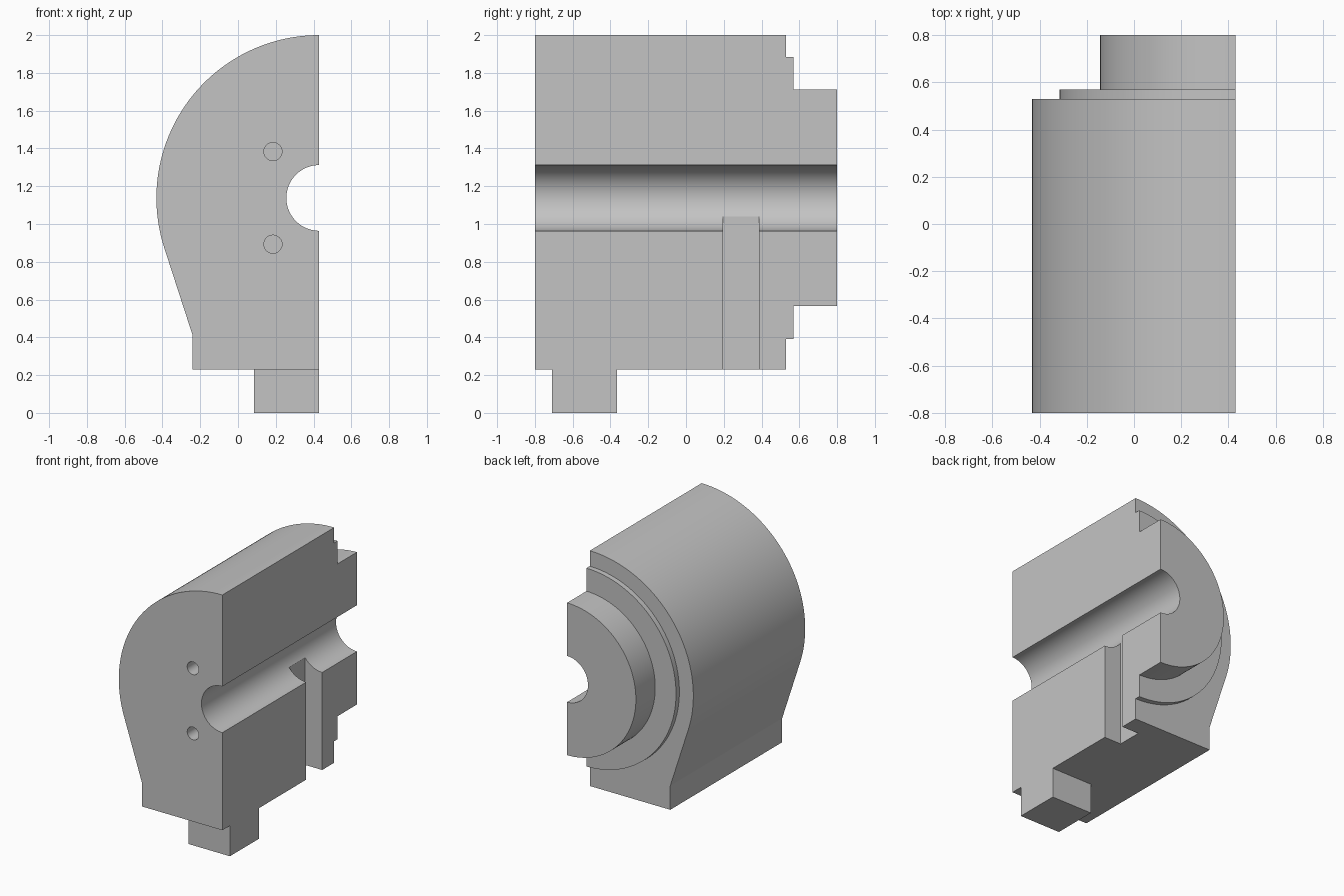
import bpy, bmesh, math
from mathutils import Matrix

cube = bpy.data.objects.get("Cube")
if cube:
    bpy.data.objects.remove(cube, do_unlink=True)

CUT_X, AXIS_Z = 0.43, 1.138        # split plane and bore axis
OUTER_R, BORE_R = 0.862, 0.174
BASE_Z = 0.23


def finish(name, bm):
    bmesh.ops.recalc_face_normals(bm, faces=bm.faces)
    mesh = bpy.data.meshes.new(name)
    bm.to_mesh(mesh)
    bm.free()
    obj = bpy.data.objects.new(name, mesh)
    bpy.context.collection.objects.link(obj)
    return obj


def extrude_y(name, points, y0, y1):
    bm = bmesh.new()
    face = bm.faces.new([bm.verts.new((x, y0, z)) for x, z in points])
    new = bmesh.ops.extrude_face_region(bm, geom=[face])["geom"]
    verts = [v for v in new if isinstance(v, bmesh.types.BMVert)]
    bmesh.ops.translate(bm, verts=verts, vec=(0, y1 - y0, 0))
    return finish(name, bm)


def disc(name, x, z, radius, y0, y1, sides=128):
    ring = [(x + radius * math.cos(2 * math.pi * i / sides),
             z + radius * math.sin(2 * math.pi * i / sides)) for i in range(sides)]
    return extrude_y(name, ring, y0, y1)


def box(name, x0, x1, y0, y1, z0, z1):
    return extrude_y(name, [(x0, z0), (x1, z0), (x1, z1), (x0, z1)], y0, y1)


def combine(target, tool, operation):
    mod = target.modifiers.new(tool.name, "BOOLEAN")
    mod.operation, mod.solver, mod.object = operation, "EXACT", tool
    bpy.context.view_layer.objects.active = target
    bpy.ops.object.modifier_apply(modifier=mod.name)
    bpy.data.objects.remove(tool, do_unlink=True)


# Housing: round top, tangent flank and short upright foot edge
side_x, side_z = -0.24, 0.41
dx, dz = side_x - CUT_X, side_z - AXIS_Z
end = math.atan2(dz, dx) + 2 * math.pi - math.acos(OUTER_R / math.hypot(dx, dz))
start, steps = math.pi / 2, 64
profile = [(CUT_X + OUTER_R * math.cos(a), AXIS_Z + OUTER_R * math.sin(a))
           for a in (start + (end - start) * i / steps for i in range(steps + 1))]
right = CUT_X + 0.2
profile += [(side_x, side_z), (side_x, BASE_Z), (right, BASE_Z), (right, AXIS_Z + OUTER_R)]
housing = extrude_y("split_housing", profile, -0.8, 0.53)

# Rear shoulder, rear boss and locating foot
combine(housing, disc("shoulder", CUT_X, AXIS_Z, 0.746, 0.4, 0.57), "UNION")
combine(housing, disc("boss", CUT_X, AXIS_Z, 0.573, 0.3, 0.8), "UNION")
combine(housing, box("foot", 0.085, right, -0.71, -0.365, 0, 0.4), "UNION")

# Bore, drain slot and pin holes
combine(housing, disc("bore", CUT_X, AXIS_Z, BORE_R, -1, 1), "DIFFERENCE")
combine(housing, box("slot", CUT_X - 0.143, 0.8, 0.197, 0.387, 0.1, AXIS_Z), "DIFFERENCE")
for offset in (-0.245, 0.245):
    pin = disc("pin_hole", 0.185, AXIS_Z + offset, 0.048, -1, -0.55, 32)
    combine(housing, pin, "DIFFERENCE")

# Flat split face
combine(housing, box("split", CUT_X, 2, -2, 2, -1, 3), "DIFFERENCE")

# Plain grey finish
grey = bpy.data.materials.new("plain_grey")
grey.use_nodes = True
colour = (0.55, 0.55, 0.55, 1)
grey.diffuse_color = colour
grey.node_tree.nodes["Principled BSDF"].inputs["Base Color"].default_value = colour
housing.data.materials.clear()
housing.data.materials.append(grey)

bpy.ops.object.select_all(action="DESELECT")
housing.select_set(True)
bpy.context.view_layer.objects.active = housing
bpy.ops.object.shade_smooth_by_angle(angle=math.radians(15))
